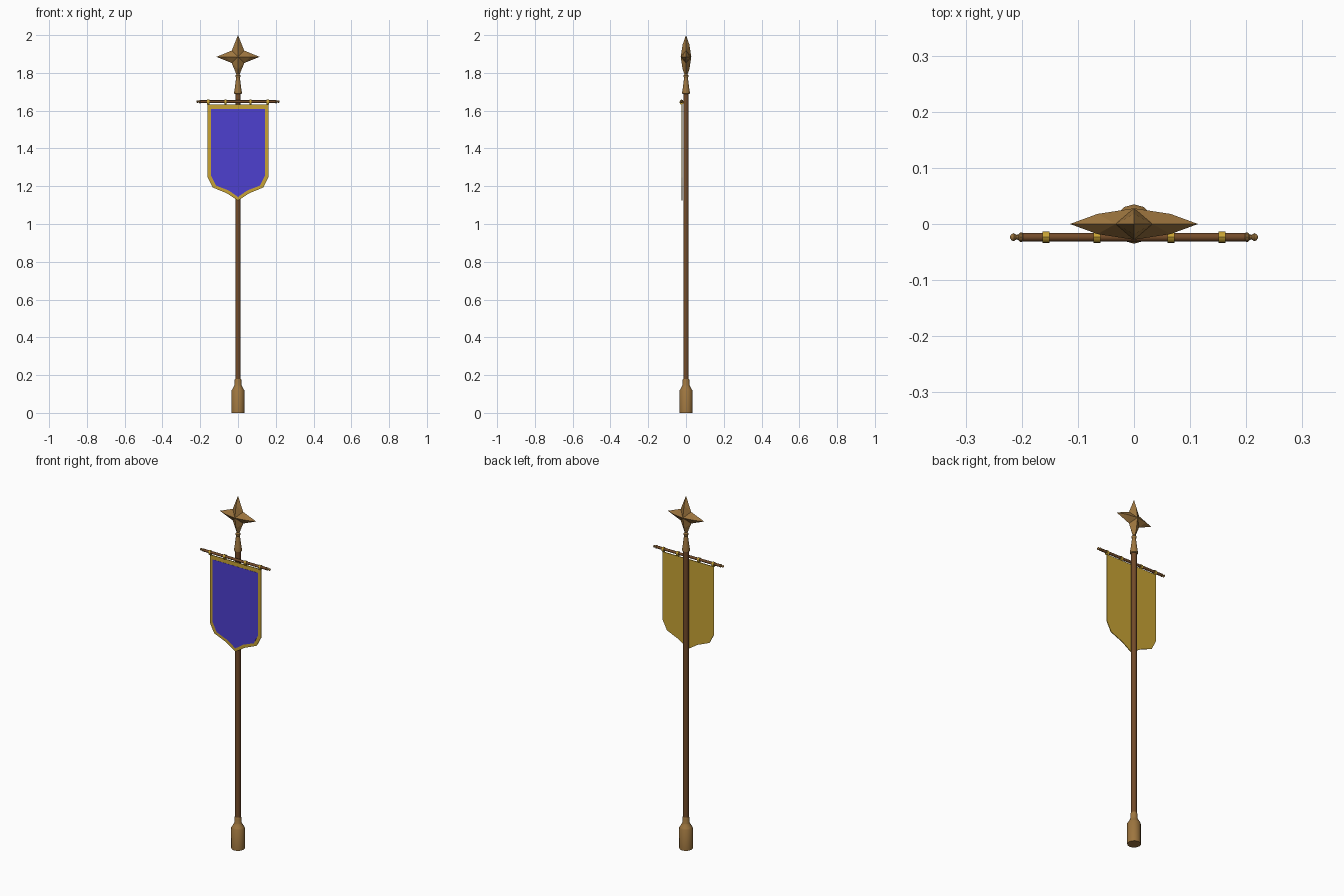
import bpy, bmesh
from math import sin, cos, pi
from mathutils import Matrix, Vector

if "Cube" in bpy.data.objects:
    bpy.data.objects.remove(bpy.data.objects["Cube"])


def material(name, rgb):
    m = bpy.data.materials.new(name)
    m.diffuse_color = (*rgb, 1)
    m.use_nodes = True
    m.node_tree.nodes["Principled BSDF"].inputs["Base Color"].default_value = m.diffuse_color
    return m


WOOD = material("dark_wood", (0.17, 0.07, 0.022))
BRONZE = material("bronze", (0.34, 0.18, 0.05))
GOLD = material("gold", (0.58, 0.37, 0.035))
BLUE = material("blue_cloth", (0.075, 0.05, 0.62))


def finish(name, bm, mat, smooth=False):
    bmesh.ops.recalc_face_normals(bm, faces=bm.faces)
    mesh = bpy.data.meshes.new(name)
    bm.to_mesh(mesh)
    bm.free()
    mesh.materials.append(mat)
    ob = bpy.data.objects.new(name, mesh)
    bpy.context.collection.objects.link(ob)
    if smooth:
        bpy.ops.object.select_all(action='DESELECT')
        ob.select_set(True)
        bpy.context.view_layer.objects.active = ob
        bpy.ops.object.shade_smooth_by_angle(angle=0.61)
    return ob


def lathe(name, profile, mat, n=12, matrix=Matrix()):
    """Revolve (radius, height) pairs about z, cap the ends, then place."""
    bm = bmesh.new()
    rings = [[bm.verts.new(matrix @ Vector((r * cos(2 * pi * i / n), r * sin(2 * pi * i / n), z)))
              for i in range(n)] for r, z in profile]
    for a, b in zip(rings, rings[1:]):
        for i in range(n):
            j = (i + 1) % n
            bm.faces.new((a[i], a[j], b[j], b[i]))
    bm.faces.new(rings[0])
    bm.faces.new(rings[-1])
    return finish(name, bm, mat, True)


def slab(name, half, y0, y1, mat):
    """Extrude a left-right symmetric outline given by its right half."""
    pts = half + [(-x, z) for x, z in reversed(half) if x > 0]
    bm = bmesh.new()
    face = bm.faces.new([bm.verts.new((x, y0, z)) for x, z in pts])
    ext = bmesh.ops.extrude_face_region(bm, geom=[face])
    bmesh.ops.translate(bm, vec=(0, y1 - y0, 0),
                        verts=[v for v in ext["geom"] if isinstance(v, bmesh.types.BMVert)])
    return finish(name, bm, mat)


# Pole, foot and top socket
lathe("pole", [(0.0145, 0.1), (0.0145, 1.71)], WOOD)
lathe("foot", [(0.035, 0), (0.035, 0.118), (0.03, 0.125), (0.021, 0.142),
               (0.019, 0.146), (0.019, 0.17), (0.016, 0.18), (0.0145, 0.18)], BRONZE)
lathe("top_socket", [(0.015, 1.687), (0.02, 1.69), (0.02, 1.70), (0.017, 1.72), (0.010, 1.775),
                     (0.013, 1.78), (0.013, 1.787), (0.007, 1.795), (0.006, 1.82)], BRONZE)

# Four-pointed star with ridged arms
bm = bmesh.new()
C, NOTCH, DEPTH = 1.885, 0.033, 0.028
arms = [(1, 0, 0.114), (0, 1, 0.115), (-1, 0, 0.114), (0, -1, 0.115)]
tips = [bm.verts.new((x * l, 0, C + z * l)) for x, z, l in arms]
notches = [bm.verts.new((sx * NOTCH, 0, C + sz * NOTCH))
           for sx, sz in ((1, 1), (-1, 1), (-1, -1), (1, -1))]
for s in (-1, 1):
    centre = bm.verts.new((0, s * DEPTH, C))
    for k, (x, z, l) in enumerate(arms):
        ridge = bm.verts.new((x * 0.065, s * 0.018, C + z * 0.065))
        for notch in (notches[k], notches[k - 1]):
            bm.faces.new((centre, ridge, notch))
            bm.faces.new((ridge, tips[k], notch))
finish("star_finial", bm, BRONZE)

# Crossbar with knobbed ends
BAR_Y, BAR_Z = -0.0235, 1.648
bar_at = Matrix.Translation((0, BAR_Y, BAR_Z)) @ Matrix.Rotation(pi / 2, 4, 'Y')
lathe("crossbar", [(0.0075, -0.2), (0.0075, 0.2)], WOOD, 12, bar_at)
for side, s in (("left", -1), ("right", 1)):
    knob = [(0.0075, 0.198), (0.009, 0.2), (0.009, 0.203), (0.005, 0.206),
            (0.0045, 0.21), (0.0075, 0.214), (0.006, 0.218), (0.002, 0.221)]
    lathe(side + "_bar_knob", [(r, s * x) for r, x in knob], BRONZE, 10, bar_at)

# Hanging loops, stretched down to the cloth
stretch = Matrix.Translation((0, BAR_Y, BAR_Z - 0.003)) @ Matrix.Diagonal((1, 1, 1.3, 1)) \
    @ Matrix.Rotation(pi / 2, 4, 'Y')
for i, x in enumerate((-0.157, -0.066, 0.066, 0.157)):
    lathe(f"hanging_loop_{i + 1}", [(0.0105, x - 0.006), (0.0105, x + 0.006)], GOLD, 12, stretch)

# Banner: gold backing whose rim shows around the blue panel
slab("banner_border", [(0.161, 1.633), (0.161, 1.247), (0.133, 1.193), (0.06, 1.163), (0, 1.124)],
     -0.0235, -0.0195, GOLD)
slab("banner_panel", [(0.143, 1.61), (0.143, 1.256), (0.117, 1.204), (0.048, 1.177), (0, 1.143)],
     -0.0245, -0.0225, BLUE)
